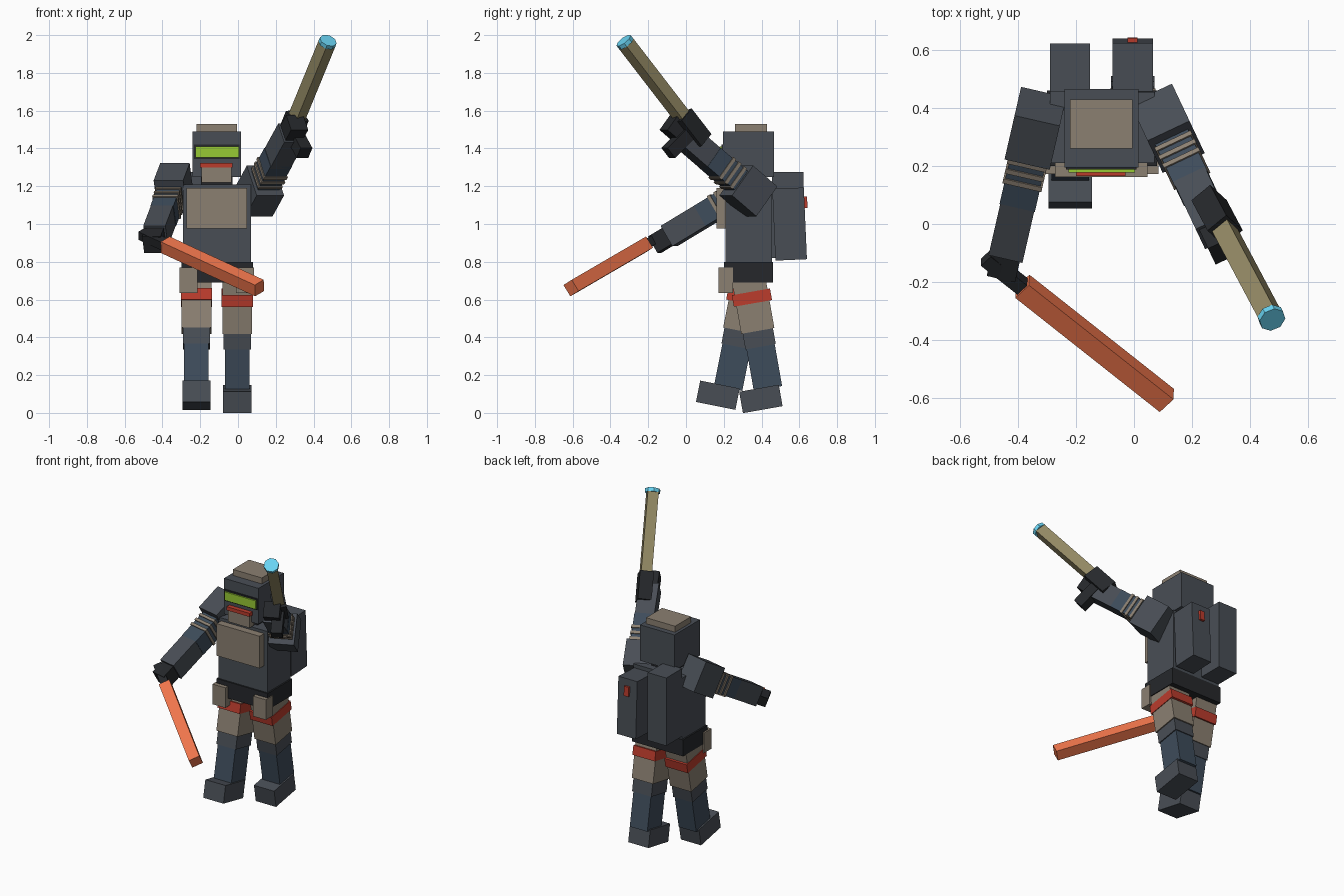
import bpy, bmesh
from math import radians, sin, cos
from mathutils import Matrix, Vector

if "Cube" in bpy.data.objects:
    bpy.data.objects.remove(bpy.data.objects["Cube"])


def material(name, *rgb):
    m = bpy.data.materials.new(name)
    m.diffuse_color = [(c / 255) ** 2.2 for c in rgb] + [1]
    m.use_nodes = True
    m.node_tree.nodes["Principled BSDF"].inputs["Base Color"].default_value = m.diffuse_color
    return m


GREY = material("armour_grey", 74, 79, 86)
BLACK = material("black", 42, 44, 47)
BLUE = material("cloth_blue", 64, 77, 91)
TAN = material("tan", 138, 127, 113)
RED = material("red", 185, 62, 48)
ORANGE = material("orange", 242, 118, 78)
GREEN = material("visor_green", 150, 200, 55)
OLIVE = material("olive", 146, 136, 100)
CYAN = material("cyan", 105, 210, 242)


def frame(origin, d, side=None, roll=0):
    """Local frame: z runs along d, x is sideways, y is the upper side."""
    d = Vector(d).normalized()
    x = Vector(side) if side else -d.cross(Vector((0, 0, 1))).normalized()
    m = Matrix((x, d.cross(x), d)).transposed().to_4x4()
    return Matrix.Translation(origin) @ m @ Matrix.Rotation(radians(roll), 4, 'Z')


def finish(name, bm, place, mat):
    me = bpy.data.meshes.new(name)
    bm.to_mesh(me)
    bm.free()
    me.materials.append(mat)
    ob = bpy.data.objects.new(name, me)
    ob.matrix_world = place
    bpy.context.collection.objects.link(ob)


def box(name, x, y, z, mat, place=Matrix()):
    bm = bmesh.new()
    size = [b - a for a, b in (x, y, z)]
    mid = [(a + b) / 2 for a, b in (x, y, z)]
    bmesh.ops.create_cube(bm, size=1, matrix=Matrix.Translation(mid) @ Matrix.Diagonal((*size, 1)))
    finish(name, bm, place, mat)


def bar(name, place, w, h, z0, z1, mat):
    """Box centred on the frame's z axis."""
    box(name, (-w / 2, w / 2), (-h / 2, h / 2), (z0, z1), mat, place)


# Torso, belt and pouches
box("torso", (-.29, .07), (.21, .455), (.79, 1.21), GREY)
box("belt", (-.30, .08), (.20, .46), (.69, .80), BLACK)
box("chest_plate", (-.272, .047), (.162, .22), (.975, 1.19), TAN)
for side, x in (("right", -.31), ("left", -.01)):
    box(side + "_pouch", (x, x + .095), (.173, .25), (.635, .77), TAN)

# Head
box("neck", (-.195, -.03), (.25, .41), (1.2, 1.27), BLACK)
box("helmet", (-.24, .015), (.195, .465), (1.25, 1.49), GREY)
box("helmet_cap", (-.22, -.005), (.26, .43), (1.48, 1.53), TAN)
box("visor_frame", (-.234, .009), (.188, .2), (1.345, 1.42), BLACK)
box("visor", (-.226, .004), (.178, .2), (1.353, 1.41), GREEN)
box("chin_guard", (-.193, -.035), (.172, .22), (1.22, 1.315), TAN)
box("mouth_stripe", (-.2, -.03), (.165, .2), (1.298, 1.322), RED)

# Backpack: two packs, the left one tilted slightly
box("right_pack", (-.29, -.152), (.455, .623), (.82, 1.275), GREY)
tilt = Matrix.Translation((-.005, .555, 1)) @ Matrix.Rotation(radians(2.5), 4, 'X')
box("left_pack", (-.07, .07), (-.09, .077), (-.19, .19), GREY, tilt)
box("pack_light", (-.017, .017), (.06, .092), (.08, .143), RED, tilt)

# Legs, striding
for side, x, angle in (("right", -.22, 11.3), ("left", -.004, -10)):
    a = radians(angle)
    leg = frame((x, .335, .69), (0, -sin(a), -cos(a)), (1, 0, 0))
    bar(side + "_thigh", leg, .157, .178, -.02, .26, TAN)
    bar(side + "_thigh_band", leg, .166, .205, .05, .112, RED)
    bar(side + "_knee", leg, .143, .163, .24, .345, GREY)
    bar(side + "_shin", leg, .13, .152, .33, .57, BLUE)
    box(side + "_boot", (-.075, .075), (-.06, .153), (.56, .675), GREY, leg)

# Arms
for side, origin, d in (("right", (-.34, .33, 1.19), (-.11, -.48, -.29)),
                        ("left", (.115, .33, 1.175), (.337, -.714, .615))):
    arm = frame(origin, d)
    bar(side + "_shoulder", arm, .16, .2, -.09, .09, GREY)
    bar(side + "_upper_arm", arm, .125, .125, .08, .29, BLUE)
    for i in range(3):
        z = .105 + .04 * i
        bar(f"{side}_arm_band_{i + 1}", arm, .138, .138, z, z + .018, TAN)
    bar(side + "_forearm", arm, .12, .125, .27, .5, GREY)
    bar(side + "_hand", arm, .1, .1, .48, .59, BLACK)

# Glowing blade in the right hand
blade = frame((-.385, -.215, .89), (.5, -.395, -.23), roll=25)
bar("blade", blade, .07, .07, 0, .675, ORANGE)
bar("blade_hilt", blade, .05, .05, -.17, .01, BLACK)

# Blaster in the left hand
gun = frame((.305, -.005, 1.55), (.17, -.32, .415), roll=15)
bar("blaster_barrel", gun, .067, .067, 0, .548, OLIVE)
bar("blaster_body", gun, .085, .1, -.15, .03, BLACK)
grip = frame((.305, -.005, 1.55), (.17, -.32, .415))
box("blaster_grip", (-.035, .035), (-.19, 0), (-.1, -.03), BLACK,
    grip @ Matrix.Rotation(radians(0), 4, 'Z'))
bm = bmesh.new()
bmesh.ops.create_cone(bm, cap_ends=True, segments=8, radius1=.047, radius2=.047,
                      depth=.024, matrix=Matrix.Translation((0, 0, .548)))
finish("blaster_muzzle", bm, gun, CYAN)
